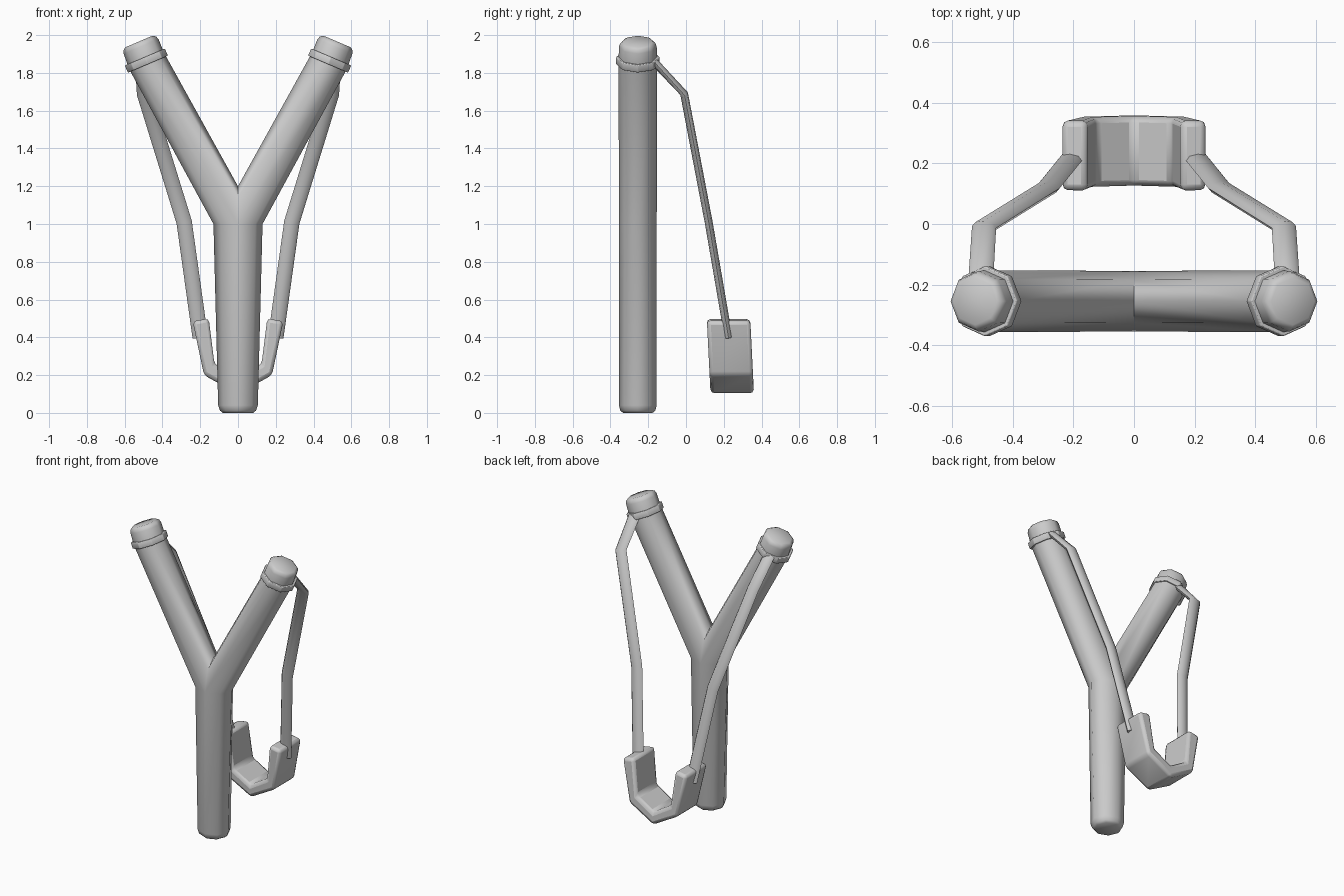
import bpy, bmesh
from math import cos, sin, pi, radians
from mathutils import Vector

cube = bpy.data.objects.get("Cube")
if cube:
    bpy.data.objects.remove(cube, do_unlink=True)

grey = bpy.data.materials.new("plain grey")
grey.use_nodes = True
grey.diffuse_color = (0.6, 0.6, 0.6, 1)
grey.node_tree.nodes["Principled BSDF"].inputs["Base Color"].default_value = (0.6, 0.6, 0.6, 1)

Y = -0.255      # depth of the forked frame
SIDES = 8


def ring(center, u, v):
    """Points of an ellipse spanned by the half-axes u and v."""
    steps = [2 * pi * i / SIDES for i in range(SIDES)]
    return [Vector(center) + u * cos(a) + v * sin(a) for a in steps]


def loft(bm, rings, caps=(True, True)):
    """Skin a list of rings, optionally closing the first and last."""
    rows = [[bm.verts.new(p) for p in r] for r in rings]
    for a, b in zip(rows, rows[1:]):
        for i in range(SIDES):
            j = (i + 1) % SIDES
            bm.faces.new((a[i], a[j], b[j], b[i]))
    if caps[0]:
        bm.faces.new(rows[0][::-1])
    if caps[1]:
        bm.faces.new(rows[-1])


def finish(name, bm, bevel=0, angle=50):
    bmesh.ops.remove_doubles(bm, verts=bm.verts, dist=0.0005)
    bmesh.ops.recalc_face_normals(bm, faces=bm.faces)
    mesh = bpy.data.meshes.new(name)
    bm.to_mesh(mesh)
    bm.free()
    mesh.materials.append(grey)
    obj = bpy.data.objects.new(name, mesh)
    bpy.context.collection.objects.link(obj)
    if bevel:
        mod = obj.modifiers.new("soft edges", "BEVEL")
        mod.width = bevel
        mod.segments = 2
        mod.limit_method = "ANGLE"
    bpy.ops.object.select_all(action="DESELECT")
    obj.select_set(True)
    bpy.context.view_layer.objects.active = obj
    bpy.ops.object.shade_smooth_by_angle(angle=radians(angle))
    return obj


def tilted(side, x, z, r, tilt=23):
    """Ring across a fork arm, leaning outwards to the given side."""
    t = radians(tilt)
    u = Vector((side * cos(t), 0, -sin(t))) * r
    return ring((side * x, Y, z), u, Vector((0, r, 0)))


# Forked frame: handle and two arms meeting in a mitred crotch
bm = bmesh.new()
handle = [(0, 0.08, 0.078), (0.012, 0.095, 0.093), (0.04, 0.105, 0.1), (1.0, 0.13, 0.1)]
loft(bm, [ring((0, Y, z), Vector((rx, 0, 0)), Vector((0, ry, 0)))
          for z, rx, ry in handle], (True, False))
for side in (1, -1):
    crotch = []
    for i in range(SIDES):
        c, s = cos(2 * pi * i / SIDES), sin(2 * pi * i / SIDES)
        crotch.append(Vector((side * 0.13 * max(c, 0), Y + 0.1 * s, 1.0 + 0.2 * max(-c, 0))))
    loft(bm, [crotch, tilted(side, 0.485, 1.865, 0.102, 25),
              tilted(side, 0.513, 1.94, 0.1), tilted(side, 0.52, 1.957, 0.093),
              tilted(side, 0.525, 1.966, 0.078)], (False, True))
finish("forked_frame", bm, angle=60)

for side, label in ((1, "left"), (-1, "right")):
    # Collar tied round the arm tip
    bm = bmesh.new()
    loft(bm, [tilted(side, 0.477, 1.846, 0.116), tilted(side, 0.493, 1.884, 0.116)])
    finish(label + "_collar", bm, bevel=0.004)

    # Elastic band, a flat ribbon running from collar to pouch
    path = [Vector((side * x, y, z)) for x, y, z in
            ((0.505, -0.17, 1.86), (0.495, -0.01, 1.69), (0.285, 0.12, 1.01), (0.2, 0.225, 0.4))]
    bm = bmesh.new()
    rings = []
    for i, p in enumerate(path):
        way = (path[min(i + 1, 3)] - path[max(i - 1, 0)]).normalized()
        across = (Vector((1, 0, 0)) - way * way.x).normalized()
        rings.append(ring(p, across * 0.041, way.cross(across) * 0.021))
    loft(bm, rings)
    finish(label + "_band", bm)

# Pouch: bent strip swept front to back, leaning slightly
half = [(0, 0.1), (0.18, 0.2), (0.24, 0.485), (0.155, 0.5), (0.125, 0.26), (0, 0.185)]
bm = bmesh.new()


def pouch_point(x, z, back):
    return Vector((x, (0.36 if back else 0.13) - 0.05 * (z - 0.1), z))


for side in (1, -1):
    rows = [[bm.verts.new(pouch_point(side * x, z, back)) for x, z in half] for back in (0, 1)]
    for i in range(5):
        bm.faces.new((rows[0][i], rows[0][i + 1], rows[1][i + 1], rows[1][i]))
    for row in rows:
        bm.faces.new((row[0], row[1], row[4], row[5]))
        bm.faces.new((row[1], row[2], row[3], row[4]))
finish("pouch", bm, bevel=0.02)
